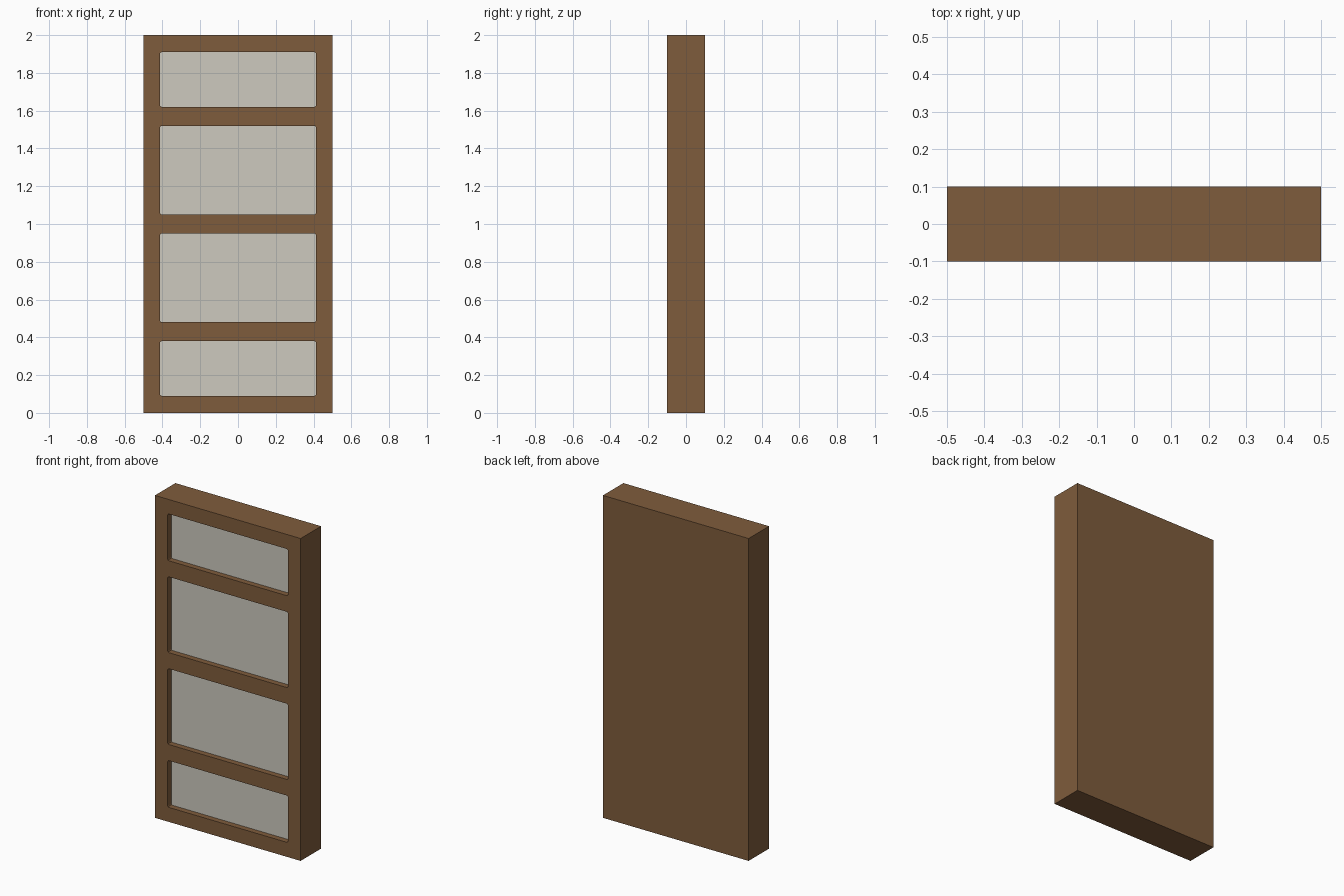
import bpy
import bmesh
from mathutils import Matrix, Vector

default = bpy.data.objects.get("Cube")
if default:
    bpy.data.objects.remove(default, do_unlink=True)

WIDTH, DEPTH, HEIGHT = 1.0, 0.2, 2.0
FRONT = -DEPTH / 2
OPEN_W = 0.825        # width of each opening
RECESS = 0.035        # depth from frame face to panel face
PLATE = 0.008         # panel thickness
CORNER = 0.008        # eased corners of the openings

# Lower and upper edge of the openings in the bottom half; the top half mirrors them
lower = [(0.09, 0.38), (0.48, 0.95)]
openings = lower + [(HEIGHT - b, HEIGHT - a) for a, b in reversed(lower)]


def material(name, rgb):
    mat = bpy.data.materials.new(name)
    mat.use_nodes = True
    mat.diffuse_color = (*rgb, 1)
    mat.node_tree.nodes["Principled BSDF"].inputs["Base Color"].default_value = (*rgb, 1)
    return mat


def box(name, x, y, z, mat, corner=0):
    """Box from (min, max) ranges, with optional eased corners in the xz outline."""
    lo, hi = Vector((x[0], y[0], z[0])), Vector((x[1], y[1], z[1]))
    bm = bmesh.new()
    bmesh.ops.create_cube(bm, size=1, matrix=Matrix.Translation((lo + hi) / 2)
                          @ Matrix.Diagonal((*(hi - lo), 1)))
    if corner:
        edges = [e for e in bm.edges
                 if abs(e.verts[0].co.y - e.verts[1].co.y) > 0.001]
        bmesh.ops.bevel(bm, geom=edges, offset=corner, segments=2,
                        profile=0.5, affect='EDGES')
    mesh = bpy.data.meshes.new(name)
    bm.to_mesh(mesh)
    bm.free()
    mesh.materials.append(mat)
    obj = bpy.data.objects.new(name, mesh)
    bpy.context.collection.objects.link(obj)
    return obj


wood = material("brown wood", (0.212, 0.107, 0.045))
pale = material("pale grey panel", (0.61, 0.59, 0.52))

# Solid door slab, closed at the back
frame = box("door_frame", (-WIDTH / 2, WIDTH / 2), (FRONT, -FRONT), (0, HEIGHT), wood)

# Recessed openings with a pale panel seated in each
span = (-OPEN_W / 2, OPEN_W / 2)
face = FRONT + RECESS
cutters = []
for i, z in enumerate(openings, 1):
    cutter = box(f"opening_cutter_{i}", span, (FRONT - 0.05, face + PLATE), z, wood, CORNER)
    cutter.hide_render = True
    cutters.append(cutter)
    mod = frame.modifiers.new(f"opening_{i}", 'BOOLEAN')
    mod.operation = 'DIFFERENCE'
    mod.solver = 'EXACT'
    mod.object = cutter
    box(f"panel_{i}", span, (face, face + PLATE), z, pale, CORNER)

# Bake the openings into the slab and discard the cutters
bpy.context.view_layer.update()
carved = bpy.data.meshes.new_from_object(
    frame.evaluated_get(bpy.context.evaluated_depsgraph_get()))
frame.modifiers.clear()
frame.data = carved
for cutter in cutters:
    bpy.data.objects.remove(cutter, do_unlink=True)
